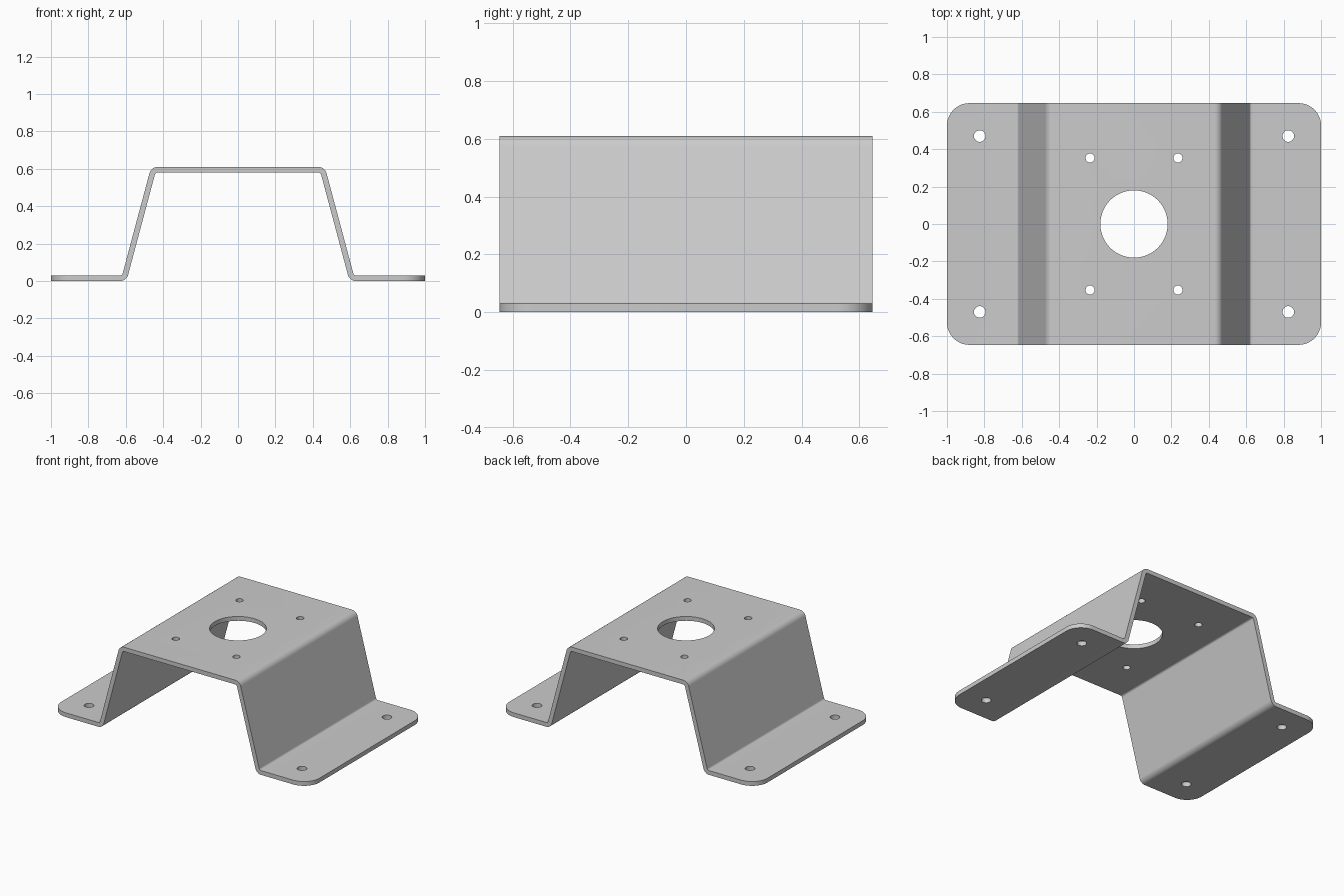
import bpy, bmesh, math
from mathutils import Matrix, Vector

if "Cube" in bpy.data.objects:
    bpy.data.objects.remove(bpy.data.objects["Cube"])

THICK, HALF_Y, CORNER_R = 0.03, 0.646, 0.12
BEND_R, STEPS = 0.03, 8


def rounded_path(points, radius):
    """Centre line with arc bends, returned as (position, normal) pairs."""
    def normal(a, b):
        d = (b - a).normalized()
        return Vector((-d.y, d.x))
    pts = [Vector(p) for p in points]
    out = [(pts[0], normal(pts[0], pts[1]))]
    for a, b, c in zip(pts, pts[1:], pts[2:]):
        n0, n1 = normal(a, b), normal(b, c)
        turn = n0.angle_signed(n1)
        if n0.x * n1.y - n0.y * n1.x > 0:
            turn = abs(turn)
        else:
            turn = -abs(turn)
        side = math.copysign(1, turn)
        start = b - (b - a).normalized() * radius * math.tan(abs(turn) / 2)
        centre = start + n0 * radius * side
        for i in range(STEPS + 1):
            n = Matrix.Rotation(turn * i / STEPS, 2) @ n0
            out.append((centre - n * radius * side, n))
    out.append((pts[-1], normal(pts[-2], pts[-1])))
    return out


# Bent sheet: hat-shaped section extruded from front to back
path = rounded_path([(-1, 0.015), (-0.608, 0.015), (-0.453, 0.595),
                     (0.453, 0.595), (0.608, 0.015), (1, 0.015)], BEND_R)
outline = [p + n * THICK / 2 for p, n in path]
outline += [p - n * THICK / 2 for p, n in reversed(path)]
bm = bmesh.new()
face = bm.faces.new([bm.verts.new((p.x, -HALF_Y, p.y)) for p in outline])
ext = bmesh.ops.extrude_face_region(bm, geom=[face])
bmesh.ops.translate(bm, vec=(0, 2 * HALF_Y, 0),
                    verts=[v for v in ext["geom"] if isinstance(v, bmesh.types.BMVert)])
bmesh.ops.recalc_face_normals(bm, faces=bm.faces[:])

# Rounded outer corners of the feet
corners = [e for e in bm.edges
           if all(abs(v.co.x) > 0.999 for v in e.verts)
           and abs(e.verts[0].co.y - e.verts[1].co.y) < 1e-5]
bmesh.ops.bevel(bm, geom=corners, offset=CORNER_R, segments=12, profile=0.5, affect='EDGES')
mesh = bpy.data.meshes.new("mounting_bracket")
bm.to_mesh(mesh)
bm.free()
bracket = bpy.data.objects.new("mounting_bracket", mesh)
bpy.context.collection.objects.link(bracket)

# Hole cutters: large centre hole, four deck holes, four foot holes
holes = [(0, 0, 0.18, 64)]
for sx in (-1, 1):
    for sy in (-1, 1):
        holes += [(sx * 0.235, sy * 0.353, 0.024, 24), (sx * 0.825, sy * 0.47, 0.031, 24)]
bm = bmesh.new()
for x, y, r, seg in holes:
    bmesh.ops.create_cone(bm, cap_ends=True, segments=seg, radius1=r, radius2=r,
                          depth=3, matrix=Matrix.Translation((x, y, 0)))
mesh = bpy.data.meshes.new("hole_cutters")
bm.to_mesh(mesh)
bm.free()
cutter = bpy.data.objects.new("hole_cutters", mesh)
cutter.hide_render = True
bpy.context.collection.objects.link(cutter)

mod = bracket.modifiers.new("holes", 'BOOLEAN')
mod.operation, mod.solver, mod.object = 'DIFFERENCE', 'EXACT', cutter
bpy.context.view_layer.objects.active = bracket
bracket.select_set(True)
bpy.ops.object.modifier_apply(modifier=mod.name)
bpy.data.objects.remove(cutter)
bpy.ops.object.shade_smooth_by_angle(angle=math.radians(30))
